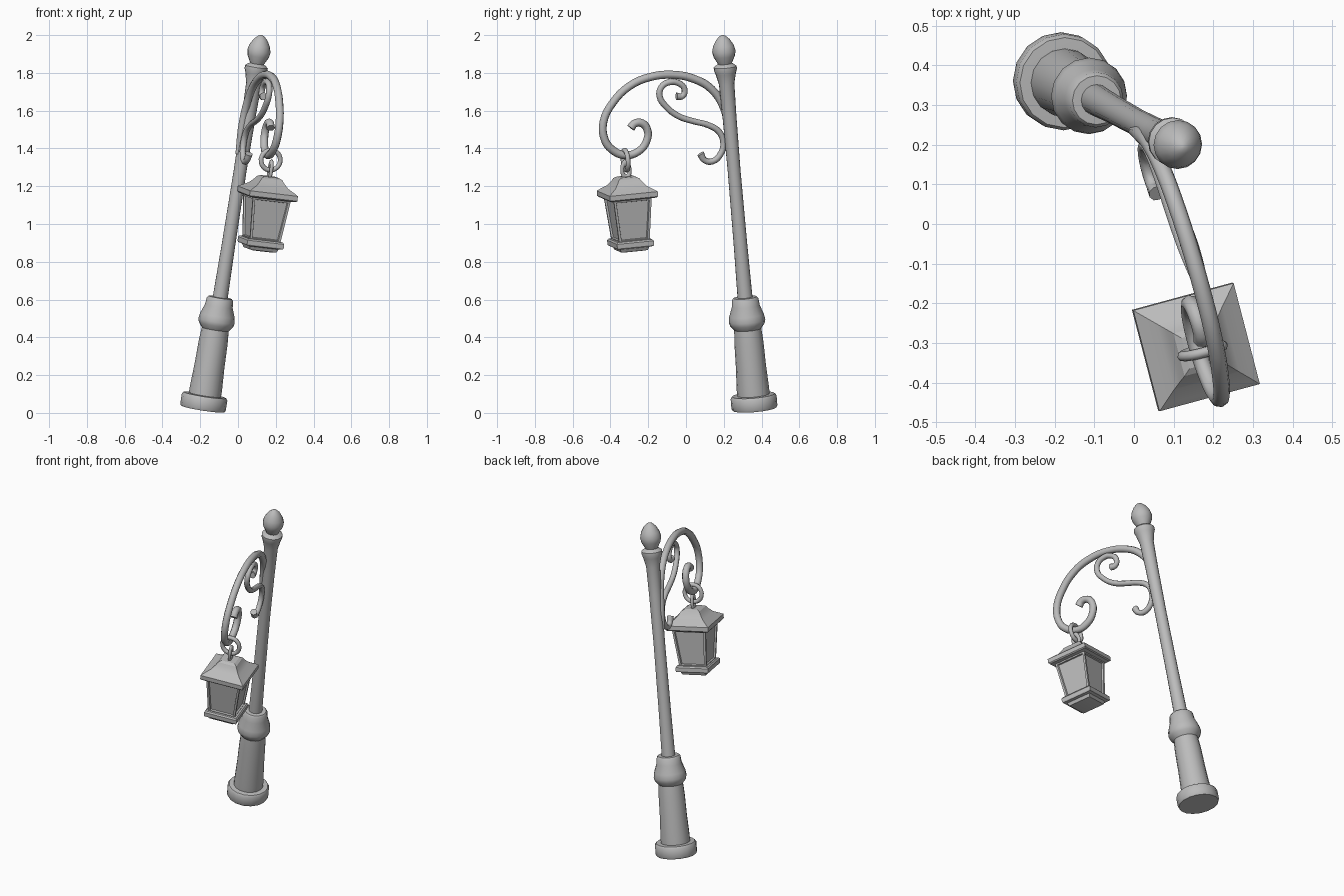
import bpy, bmesh, math
from mathutils import Matrix, Vector

if "Cube" in bpy.data.objects:
    bpy.data.objects.remove(bpy.data.objects["Cube"])

metal = bpy.data.materials.new("grey metal")
metal.diffuse_color = (0.5, 0.5, 0.5, 1)
metal.use_nodes = True
metal.node_tree.nodes["Principled BSDF"].inputs["Base Color"].default_value = metal.diffuse_color


def tilt(x, y):
    """Rotation that leans the z axis towards (x, y, 1)."""
    return Vector((0, 0, 1)).rotation_difference(Vector((x, y, 1))).to_matrix().to_4x4()


POST = Matrix.Translation((-0.19, 0.365, 0)) @ tilt(0.157, -0.086)
LEAN = tilt(0.135, -0.065) @ Matrix.Rotation(math.radians(14.9), 4, 'Z')
LAMP = Matrix.Translation((0.156, -0.31, 1.16)) @ LEAN


def finish(ob, angle=40):
    ob.data.materials.clear()
    ob.data.materials.append(metal)
    bpy.ops.object.select_all(action='DESELECT')
    ob.select_set(True)
    bpy.context.view_layer.objects.active = ob
    bpy.ops.object.shade_smooth_by_angle(angle=math.radians(angle))


def lathe(name, profile, matrix, sides=16, inset=None):
    """Spin (radius, height) pairs; four sides give a square with radius = half width."""
    k, off = (math.sqrt(2), math.pi / 4) if sides == 4 else (1, 0)
    bm = bmesh.new()
    rings = []
    for r, z in profile:
        rings.append([bm.verts.new((k * r * math.cos(off + math.tau * i / sides),
                                    k * r * math.sin(off + math.tau * i / sides), z))
                      for i in range(sides)])
    for a, b in zip(rings, rings[1:]):
        for i in range(sides):
            j = (i + 1) % sides
            bm.faces.new((a[i], a[j], b[j], b[i]))
    bm.faces.new(rings[0][::-1])
    bm.faces.new(rings[-1])
    bmesh.ops.recalc_face_normals(bm, faces=bm.faces)
    if inset:
        walls = [f for f in bm.faces if abs(f.normal.z) < 0.5]
        bmesh.ops.inset_individual(bm, faces=walls, thickness=inset[0], depth=0)
        bmesh.ops.inset_individual(bm, faces=walls, thickness=0.004, depth=-inset[1])
    me = bpy.data.meshes.new(name)
    bm.to_mesh(me)
    bm.free()
    ob = bpy.data.objects.new(name, me)
    bpy.context.collection.objects.link(ob)
    ob.matrix_world = matrix
    finish(ob, 25 if sides == 4 else 40)
    return ob


def tube(name, yz, radius, shift=0.0, start=1.0, end=1.0):
    """Round bar through (y, z) points lying in the leaning plane of the arm."""
    cu = bpy.data.curves.new(name, 'CURVE')
    cu.dimensions = '3D'
    cu.bevel_depth = radius
    cu.bevel_resolution = 2
    cu.resolution_u = 4
    cu.use_fill_caps = True
    sp = cu.splines.new('BEZIER')
    sp.bezier_points.add(len(yz) - 1)
    for p, (y, z) in zip(sp.bezier_points, yz):
        p.co = (-0.112 - 0.296 * y + 0.1315 * z + shift, y, z)
        p.handle_left_type = p.handle_right_type = 'AUTO'
    sp.bezier_points[0].radius = start
    sp.bezier_points[-1].radius = end
    ob = bpy.data.objects.new(name, cu)
    bpy.context.collection.objects.link(ob)
    bpy.ops.object.select_all(action='DESELECT')
    ob.select_set(True)
    bpy.context.view_layer.objects.active = ob
    bpy.ops.object.convert(target='MESH')
    finish(bpy.context.view_layer.objects.active, 50)


def ring(name, centre, major, minor, turn, stretch=1.0):
    bpy.ops.mesh.primitive_torus_add(major_radius=major, minor_radius=minor,
                                     major_segments=20, minor_segments=8)
    ob = bpy.context.object
    ob.name = name
    ob.matrix_world = (Matrix.Translation(centre) @ LEAN @ Matrix.Diagonal((1, 1, stretch, 1))
                       @ Matrix.Rotation(math.pi / 2, 4, turn))
    finish(ob, 60)


# Post: foot, sleeve with flared collar, pole with top collar, finial
lathe("foot", [(0.117, 0.022), (0.122, 0.032), (0.122, 0.085), (0.114, 0.096), (0.08, 0.098)], POST)
lathe("sleeve", [(0.086, 0.09), (0.086, 0.13), (0.080, 0.25), (0.077, 0.38), (0.072, 0.45),
                 (0.092, 0.475), (0.097, 0.495), (0.092, 0.525), (0.074, 0.575),
                 (0.070, 0.612), (0.062, 0.621), (0.036, 0.622)], POST)
lathe("pole", [(0.040, 0.60), (0.036, 0.9), (0.034, 1.3), (0.037, 1.6), (0.041, 1.77), (0.054, 1.825),
               (0.061, 1.845), (0.061, 1.862), (0.046, 1.874), (0.034, 1.88)], POST)
lathe("finial", [(0.034, 1.87), (0.040, 1.885), (0.057, 1.918), (0.062, 1.945), (0.055, 1.975),
                 (0.036, 2.008), (0.016, 2.027), (0.004, 2.032)], POST)

# Hooked arm and the S-shaped scroll under it
tube("arm", [(.235, 1.37), (.225, 1.50), (.198, 1.62), (.135, 1.714), (.045, 1.767), (-.071, 1.790),
             (-.193, 1.777), (-.299, 1.73), (-.389, 1.64), (-.437, 1.54), (-.431, 1.449),
             (-.394, 1.396), (-.32, 1.364), (-.251, 1.385), (-.209, 1.438), (-.204, 1.497),
             (-.235, 1.534), (-.275, 1.530), (-.292, 1.508)], 0.0215, 0.0, 0.6, 1.1)
tube("scroll", [(.077, 1.372), (.098, 1.338), (.14, 1.332), (.183, 1.37), (.198, 1.428), (.177, 1.486),
                (.119, 1.523), (.04, 1.544), (-.04, 1.571), (-.103, 1.619), (-.14, 1.677),
                (-.13, 1.725), (-.087, 1.751), (-.04, 1.746), (-.008, 1.714), (-.019, 1.677),
                (-.05, 1.676)], 0.0165, 0.012, 1.25, 1.25)

# Hanging ring and the lantern's loop
ring("hanging_ring", (0.173, -0.32, 1.338), 0.053, 0.013, 'X')
ring("lantern_loop", (0.171, -0.318, 1.285), 0.021, 0.010, 'Y', 1.9)

# Lantern: roof, framed body with recessed panes, base plate
lathe("lantern_roof", [(0.105, -0.022), (0.126, -0.018), (0.132, -0.012), (0.132, 0.014), (0.118, 0.024),
                       (0.086, 0.044), (0.066, 0.068), (0.056, 0.084), (0.040, 0.092)], LAMP, 4)
lathe("lantern_body", [(0.083, -0.25), (0.104, -0.018)], LAMP, 4, (0.018, 0.010))
lathe("lantern_base", [(0.050, -0.304), (0.072, -0.300), (0.080, -0.282), (0.098, -0.278),
                       (0.101, -0.272), (0.101, -0.250), (0.094, -0.242), (0.080, -0.240)], LAMP, 4)
